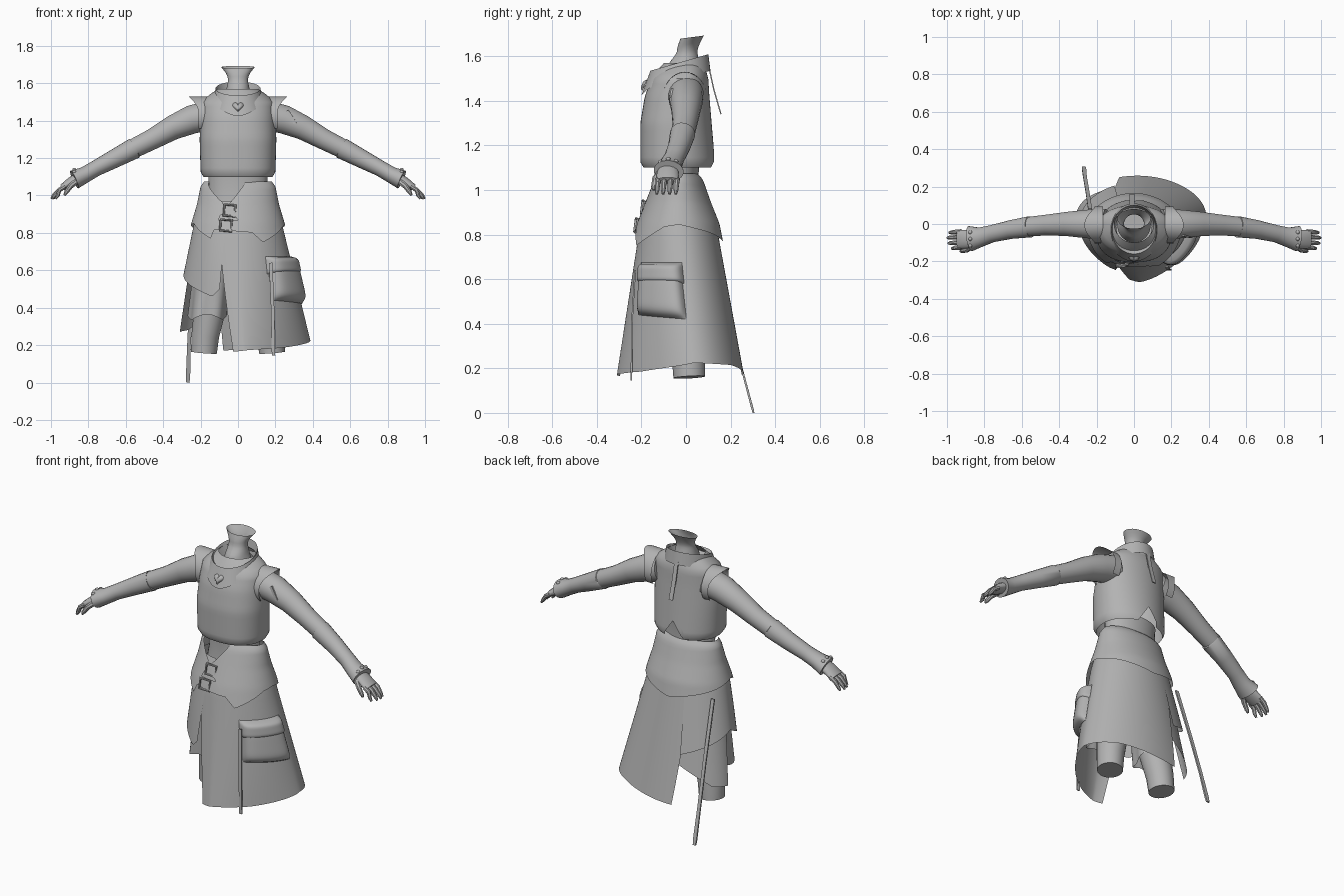
import bpy, math
from mathutils import Vector

if "Cube" in bpy.data.objects:
    bpy.data.objects.remove(bpy.data.objects["Cube"])

fabric = bpy.data.materials.new("plain grey")
fabric.diffuse_color = (0.45, 0.45, 0.45, 1)
fabric.use_nodes = True
fabric.node_tree.nodes["Principled BSDF"].inputs["Base Color"].default_value = fabric.diffuse_color


def finish(ob, name, angle=40):
    ob.name = name
    ob.data.materials.append(fabric)
    bpy.ops.object.select_all(action='DESELECT')
    ob.select_set(True)
    bpy.context.view_layer.objects.active = ob
    bpy.ops.object.shade_smooth_by_angle(angle=math.radians(angle))
    return ob


def mesh(name, verts, faces, angle=40):
    me = bpy.data.meshes.new(name)
    me.from_pydata([tuple(v) for v in verts], [], faces)
    ob = bpy.data.objects.new(name, me)
    bpy.context.collection.objects.link(ob)
    return finish(ob, name, angle)


def sheet(name, f, nu, nv):
    """Grid surface from f(u, v), both 0..1."""
    verts = [f(i / nu, j / nv) for j in range(nv + 1) for i in range(nu + 1)]
    w = nu + 1
    faces = [(j * w + i, (j + 1) * w + i, (j + 1) * w + i + 1, j * w + i + 1)
             for j in range(nv) for i in range(nu)]
    return mesh(name, verts, faces)


def tube(name, pts, sides=16, caps=True):
    """Swept tube; each point is x, y, z, y-ish radius, cross radius."""
    verts, faces = [], []
    c = [Vector(p[:3]) for p in pts]
    for k, p in enumerate(pts):
        t = (c[min(k + 1, len(c) - 1)] - c[max(k - 1, 0)]).normalized()
        a = (Vector((0, 1, 0)) - t * t.y).normalized()
        b = t.cross(a)
        for i in range(sides):
            g = 2 * math.pi * (i + 0.5) / sides
            verts.append(c[k] + a * p[3] * math.cos(g) + b * p[-1] * math.sin(g))
    for k in range(len(pts) - 1):
        for i in range(sides):
            j = (i + 1) % sides
            faces.append((k * sides + i, k * sides + j,
                          (k + 1) * sides + j, (k + 1) * sides + i))
    if caps:
        faces.append(tuple(reversed(range(sides))))
        faces.append(tuple(range((len(pts) - 1) * sides, len(pts) * sides)))
    return mesh(name, verts, faces)


def interp(table, x):
    """Linear lookup in rows (key, values...)."""
    rows = sorted(table)
    if x <= rows[0][0]:
        return rows[0][1:]
    for p, q in zip(rows, rows[1:]):
        if x <= q[0]:
            k = (x - p[0]) / (q[0] - p[0])
            return [m + (n - m) * k for m, n in zip(p[1:], q[1:])]
    return rows[-1][1:]


def body(prof, deg, z, off=0):
    """Point around the body; 0 degrees is front, 90 is +x."""
    cx, rx, yf, yb, cy, n = interp(prof, z)
    s, c = math.sin(math.radians(deg)), math.cos(math.radians(deg))
    n = n if c > 0 else 2
    x = math.copysign(abs(s) ** (2 / n), s) * (rx + off)
    ry = (cy - yf if c > 0 else yb - cy) + off
    return Vector((cx + x, cy - math.copysign(abs(c) ** (2 / n), c) * ry, z))


def panel(name, prof, left, right, top, hem, nu=48, nv=12, off=lambda u, v: 0):
    def f(u, v):
        l, r = interp(left, v)[0], interp(right, v)[0]
        l1, r1 = interp(left, 1)[0], interp(right, 1)[0]
        bottom = interp(hem, l1 + (r1 - l1) * u)[0]
        return body(prof, l + (r - l) * u, top + (bottom - top) * v, off(u, v))
    return sheet(name, f, nu, nv)


# rows: z, centre x, half width, front y, back y, widest y, front roundness
VEST = [(1.10, 0, .185, -.19, .12, -.03, 2.4), (1.125, 0, .2, -.205, .13, -.03, 2.4),
        (1.3, 0, .205, -.205, .115, -.03, 2.4), (1.42, 0, .2, -.185, .105, -.02, 2.3),
        (1.5, 0, .195, -.155, .1, -.01, 2.2), (1.535, 0, .16, -.13, .09, 0, 2),
        (1.58, 0, .09, -.09, .07, 0, 2)]
PEPLUM = [(1.075, 0, .18, -.12, .05, -.03, 2), (1.05, 0, .2, -.14, .075, -.03, 2),
          (.95, 0, .22, -.18, .11, -.03, 2), (.85, 0, .25, -.22, .15, -.03, 2),
          (.75, 0, .275, -.25, .17, -.03, 2)]
SKIRT = [(.97, 0, .2, -.15, .09, -.035, 2), (.85, 0, .235, -.205, .135, -.03, 2),
         (.17, .03, .37, -.31, .26, .04, 1.5)]
NECK = [(1.48, 0, .09, -.1, .07, 0, 2), (1.57, 0, .062, -.08, .06, 0, 2),
        (1.62, 0, .052, -.042, .05, 0, 2), (1.65, 0, .06, -.038, .06, .01, 2),
        (1.685, 0, .09, -.025, .08, .03, 2)]


# neck with flared open rim
def neck_f(u, v):
    p = body(NECK, 360 * u, 1.48 + .205 * v)
    p.z += .13 * v * (p.y - .02)
    return p


sheet("neck", neck_f, 32, 14)

# vest with a notch at the back hem
panel("vest", VEST, [(0, 0)], [(0, 360)], 1.57,
      [(0, 1.10), (160, 1.10), (180, 1.2), (200, 1.10), (360, 1.10)], 72, 20)


# stand-up collar: inner wall, rim, outer wall hanging to a front point
def collar_f(u, v):
    s, c = math.sin(2 * math.pi * u), math.cos(2 * math.pi * u)
    inner = Vector((.095 * s, -.015 - .1 * c, 1.51 - .02 * c))
    rim = Vector((.12 * s, -.03 - .13 * c, 1.572 - .037 * c))
    hem = Vector((.137 * s, -.045 - .155 * c, 1.495 - .04 * c - .03 * max(c, 0) ** 5))
    return inner.lerp(rim, v * 2) if v < .5 else rim.lerp(hem, v * 2 - 1)


sheet("collar", collar_f, 48, 8)


# heart clasp
def heart_f(u, v):
    t = 2 * math.pi * u
    x = 16 * math.sin(t) ** 3
    z = 13 * math.cos(t) - 5 * math.cos(2 * t) - 2 * math.cos(3 * t) - math.cos(4 * t)
    dz = z * .0018 * v
    return (x * .0018 * v, -.197 + .4 * dz + .014 * v ** 4, 1.475 + dz)


sheet("heart_clasp", heart_f, 32, 5)
tube("collar_back_strap", [(-.01, .1, 1.565, .004, .018), (-.01, .125, 1.45, .004, .018),
                           (-.01, .157, 1.34, .004, .018)], 4)

# waist and layered skirts
tube("waist", [(0, -.035, .84, .12, .18), (0, -.035, 1.0, .085, .155),
               (0, -.035, 1.16, .1, .16)], 32)
panel("peplum", PEPLUM, [(0, 13), (.42, -16), (1, 29)], [(0, 300), (.4, 341), (1, 327)], 1.075,
      [(29, .75), (70, .835), (90, .845), (135, .81), (180, .765), (230, .81),
       (270, .845), (290, .85), (327, .77)], 80, 16)
panel("long_skirt", SKIRT, [(0, -28), (1, -14)], [(0, 212), (1, 197)], .97,
      [(-14, .165), (40, .185), (90, .225), (140, .215), (180, .18), (197, .17)], 72, 16)
panel("short_skirt", SKIRT, [(0, -160), (1, -158)], [(0, -15), (1, -24)], .97,
      [(-158, .46), (-130, .51), (-90, .58), (-32, .46), (-24, .5)], 40, 12,
      lambda u, v: .02 * v - .006)
panel("under_skirt", SKIRT, [(0, -175), (1, -163)], [(0, -85), (1, -95)], .9,
      [(-163, .4), (-120, .28), (-95, .27)], 24, 10, lambda u, v: -.012)

# two belts with buckles
for k, (z, a, b) in enumerate([(.92, -40, 5), (.84, -48, 22)]):
    panel("belt_%d" % k, PEPLUM, [(0, a)], [(0, b)], z + .03, [(a, z - .015), (b, z - .04)],
          16, 2, lambda u, v: -.002)
    x = -.045 - .02 * k
    front = body(PEPLUM, -15, z)
    bpy.ops.mesh.primitive_torus_add(major_segments=4, minor_segments=6, major_radius=.042,
                                     minor_radius=.008, location=(x, front.y - .006, z),
                                     rotation=(math.radians(80), math.radians(50), 0))
    finish(bpy.context.object, "buckle_%d" % k)


# pouch hugging the skirt, with a flap
def pillow(depth):
    return lambda u, v: .004 + depth * (1 - abs(2 * u - 1) ** 6) * (1 - abs(2 * v - 1) ** 6)


panel("pouch", SKIRT, [(0, 34)], [(0, 86)], .66, [(34, .44), (86, .42)], 20, 20, pillow(.045))
panel("pouch_flap", SKIRT, [(0, 32), (1, 32)], [(0, 88)], .675, [(32, .58), (88, .58)], 20, 12,
      pillow(.05))

# hanging straps
tube("pouch_strap", [(.175, -.228, .64, .005, .013), (.185, -.243, .4, .005, .013),
                     (.19, -.245, .145, .005, .013)], 4)
tube("back_strap", [(-.235, .08, .78, .006, .015), (-.25, .18, .45, .006, .014),
                    (-.262, .25, .2, .006, .014), (-.267, .295, .03, .007, .016),
                    (-.268, .303, 0.0, .006, .012)], 4)

for s, side in ((1, "left"), (-1, "right")):
    # legs and baggy shorts
    tube(side + "_leg", [(s * .1, -.03, .8, .1, .1), (s * .14, -.01, .45, .09, .09),
                         (s * .175, .01, .25, .075, .075), (s * .182, .015, .16, .072, .07)], 20)

    def shorts_f(u, v, s=s):
        t = 2 * math.pi * u
        r = .1 + .008 * v * math.sin(5 * t)
        return (s * (.11 + .055 * v) + r * math.cos(t), -.035 + 1.1 * r * math.sin(t),
                .84 - .49 * v + .015 * v * math.sin(3 * t))
    sheet(side + "_shorts_leg", shorts_f, 40, 8)

    # flared shoulder cap around the armhole
    def cap_f(u, v, s=s):
        t = math.radians(-130 + 260 * u)
        peak = max(math.cos(t), 0) ** 3
        r = .098 + .012 * peak * v
        return (s * (.165 + v * (.045 + .055 * peak)), -.005 + r * math.sin(t),
                1.42 + r * math.cos(t) + .01 * peak * (1 - v))
    sheet(side + "_shoulder_cap", cap_f, 32, 6)

    # sleeve, forearm and glove cuff
    tube(side + "_upper_arm", [(s * .15, 0, 1.43, .08), (s * .25, 0, 1.405, .077),
                               (s * .35, 0, 1.362, .066), (s * .46, -.005, 1.3, .056),
                               (s * .57, -.015, 1.245, .052)], 20)
    tube(side + "_forearm", [(s * .552, -.015, 1.254, .05), (s * .555, -.015, 1.252, .057),
                             (s * .66, -.03, 1.197, .05), (s * .76, -.052, 1.145, .046, .043),
                             (s * .82, -.07, 1.11, .052, .044), (s * .875, -.078, 1.085, .068, .052)],
         20)
    # cuff studs
    for y, z in ((-.115, 1.125), (-.08, 1.137), (-.045, 1.128)):
        bpy.ops.mesh.primitive_uv_sphere_add(segments=10, ring_count=6, radius=.011,
                                             location=(s * .875, y, z))
        finish(bpy.context.object, side + "_cuff_stud")
    # palm, fingers and thumb
    tube(side + "_palm", [(s * .85, -.078, 1.095, .045, .03), (s * .895, -.082, 1.07, .05, .027),
                          (s * .94, -.082, 1.042, .052, .018)], 16)
    for k, (y, x) in enumerate([(-.125, .975), (-.097, .993), (-.068, .998), (-.04, .988)]):
        tube("%s_finger_%d" % (side, k), [(s * .925, y, 1.048, .013), (s * .955, y - .003, 1.03, .013),
                                          (s * (x - .012), y - .005, 1.0, .011),
                                          (s * x, y - .006, .982, .006)], 8)
    tube(side + "_thumb", [(s * .865, -.115, 1.075, .018), (s * .895, -.138, 1.05, .015),
                           (s * .92, -.145, 1.015, .012), (s * .928, -.145, 1.0, .006)], 8)

# small sleeve tab on one arm
tube("sleeve_tab", [(.262, -.062, 1.452, .006, .012), (.285, -.068, 1.42, .006, .012),
                    (.305, -.07, 1.385, .006, .012)], 4)
